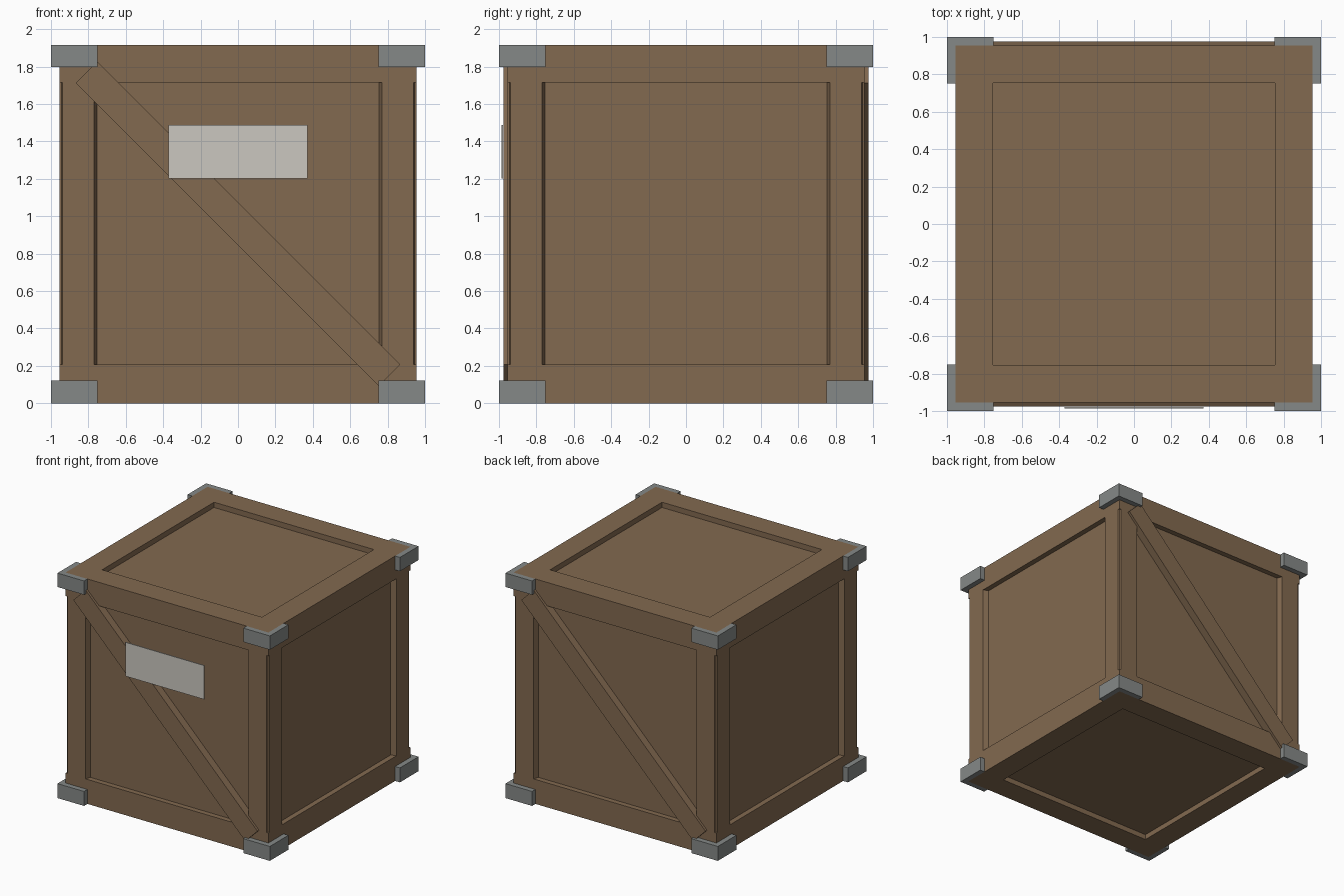
import bpy, bmesh, math
from mathutils import Matrix

if "Cube" in bpy.data.objects:
    bpy.data.objects.remove(bpy.data.objects["Cube"])

H = 1.915          # crate height
O, I, P = 0.955, 0.753, 0.91   # frame outer, frame inner, panel plane
MID = H / 2


def material(name, rgb):
    m = bpy.data.materials.new(name)
    m.diffuse_color = (*rgb, 1)
    m.use_nodes = True
    m.node_tree.nodes["Principled BSDF"].inputs["Base Color"].default_value = m.diffuse_color
    return m


wood = material("brown wood", (0.225, 0.143, 0.080))
metal = material("grey metal", (0.235, 0.250, 0.243))
paper = material("pale label", (0.60, 0.575, 0.525))


def finish(name, bm, mat):
    bmesh.ops.recalc_face_normals(bm, faces=bm.faces)
    me = bpy.data.meshes.new(name)
    bm.to_mesh(me)
    bm.free()
    me.materials.append(mat)
    ob = bpy.data.objects.new(name, me)
    bpy.context.collection.objects.link(ob)
    return ob


def prism(name, pts, z0, z1, mat, rot=0):
    """Extrude a plan outline from z0 to z1, then turn it about z."""
    bm = bmesh.new()
    f = bm.faces.new([bm.verts.new((x, y, z0)) for x, y in pts])
    r = bmesh.ops.extrude_face_region(bm, geom=[f])
    for v in r["geom"]:
        if isinstance(v, bmesh.types.BMVert):
            v.co.z = z1
    bm.transform(Matrix.Rotation(rot, 4, 'Z'))
    return finish(name, bm, mat)


def box(name, size, centre, mat, tilt=0, rot=0):
    bm = bmesh.new()
    bmesh.ops.create_cube(bm, size=1)
    bm.transform(Matrix.Rotation(rot, 4, 'Z') @ Matrix.Translation(centre)
                 @ Matrix.Rotation(tilt, 4, 'Y') @ Matrix.Diagonal((*size, 1)))
    return finish(name, bm, mat)


def ring(name, z0, z1):
    """Square frame with an open middle."""
    bm = bmesh.new()
    loops = [[bm.verts.new((sx * r, sy * r, z)) for sx, sy in
              ((-1, -1), (1, -1), (1, 1), (-1, 1))]
             for r, z in ((O, z0), (O, z1), (I, z1), (I, z0))]
    for k in range(4):
        a, b = loops[k], loops[(k + 1) % 4]
        for i in range(4):
            j = (i + 1) % 4
            bm.faces.new((a[i], a[j], b[j], b[i]))
    return finish(name, bm, wood)


# Recessed panels
box("panel_core", (2 * P, 2 * P, H - 0.09), (0, 0, MID), wood)

# Top and bottom frames
ring("bottom_frame", 0, 0.208)
ring("top_frame", 1.715, H)

# Posts with tapered edges, two on each of the four sides
for side in range(4):
    for s in (-1, 1):
        pts = [(s * O, -P), (s * 0.938, -O), (s * 0.769, -O), (s * I, -P)]
        prism("side_post", pts, 0.208, 1.715, wood, side * math.pi / 2)

# Diagonal braces on front and back
for rot, name in ((0, "front_brace"), (math.pi, "back_brace")):
    box(name, (2.29, 0.07, 0.163), (0, -0.941, 0.96), wood, math.pi / 4, rot)

# Metal corner brackets
L = [(1, 1), (0.75, 1), (0.75, O), (O, O), (O, 0.75), (1, 0.75)]
for z0, z1 in ((0, 0.123), (H - 0.118, H)):
    for k in range(4):
        prism("corner_bracket", L, z0, z1, metal, k * math.pi / 2)

# Front label
box("front_label", (0.742, 0.008, 0.288), (0, -0.982, 1.345), paper)
